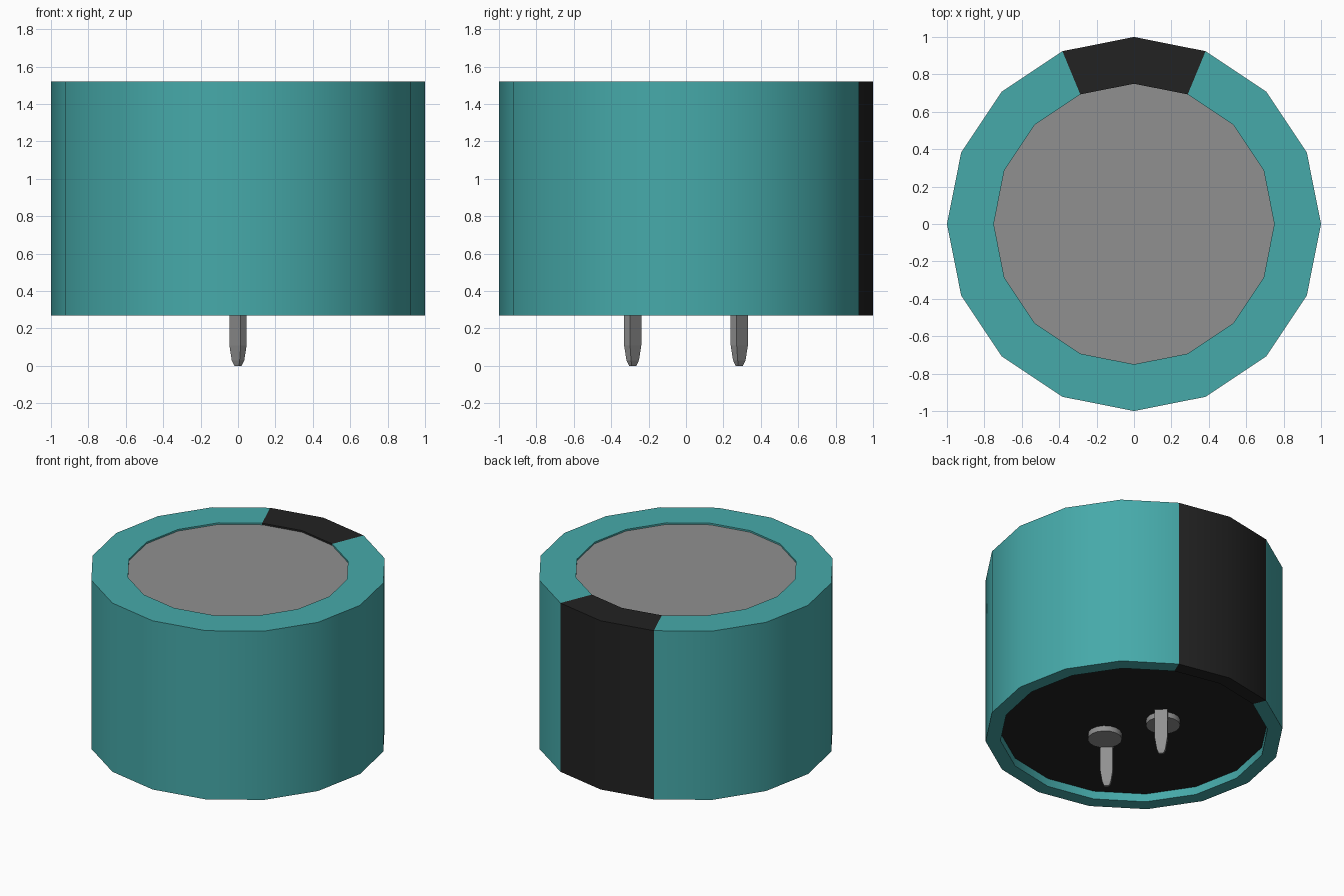
import bpy, bmesh, math
from mathutils import Matrix

cube = bpy.data.objects.get("Cube")
if cube:
    bpy.data.objects.remove(cube, do_unlink=True)

SIDES = 16
TOP, BOTTOM, BASE_Z = 1.52, 0.27, 0.33
CAP_R, BASE_R = 0.75, 0.9


def material(name, rgb):
    mat = bpy.data.materials.new(name)
    mat.use_nodes = True
    colour = (*rgb, 1)
    mat.diffuse_color = colour
    mat.node_tree.nodes["Principled BSDF"].inputs["Base Color"].default_value = colour
    return mat


teal = material("teal_sleeve", (0.061, 0.4, 0.4))
black = material("black", (0.016, 0.016, 0.016))
grey = material("grey_metal", (0.28, 0.28, 0.28))


def finish(name, bm, mats, smooth=False):
    bmesh.ops.recalc_face_normals(bm, faces=bm.faces)
    mesh = bpy.data.meshes.new(name)
    bm.to_mesh(mesh)
    bm.free()
    for mat in mats:
        mesh.materials.append(mat)
    obj = bpy.data.objects.new(name, mesh)
    bpy.context.collection.objects.link(obj)
    if smooth:
        bpy.ops.object.select_all(action='DESELECT')
        obj.select_set(True)
        bpy.context.view_layer.objects.active = obj
        bpy.ops.object.shade_smooth_by_angle(angle=math.radians(30))
    return obj


def ring(bm, radius, z):
    angles = [math.tau * i / SIDES for i in range(SIDES)]
    return [bm.verts.new((radius * math.cos(a), radius * math.sin(a), z)) for a in angles]


def bridge(bm, a, b):
    for i in range(len(a)):
        j = (i + 1) % len(a)
        bm.faces.new((a[i], a[j], b[j], b[i]))


# Sleeve with rolled-over rims and a recessed underside
bm = bmesh.new()
profile = [(CAP_R, TOP - 0.012), (CAP_R, TOP), (1, TOP),
           (1, BOTTOM), (BASE_R, BOTTOM), (BASE_R, BASE_Z)]
rings = [ring(bm, r, z) for r, z in profile]
for a, b in zip(rings, rings[1:]):
    bridge(bm, a, b)
# Polarity stripe: the two segments at the back
for face in bm.faces:
    c = face.calc_center_median()
    if c.y > abs(c.x) * 2:
        face.material_index = 1
finish("sleeve", bm, [teal, black], smooth=True)

# Metal top and dark base plate
for name, radius, z, thick, mat in (("can_top", CAP_R, TOP - 0.012, -0.02, grey),
                                    ("base_plate", BASE_R, BASE_Z, 0.02, black)):
    bm = bmesh.new()
    lower, upper = ring(bm, radius, z), ring(bm, radius, z + thick)
    bridge(bm, lower, upper)
    bm.faces.new(lower)
    bm.faces.new(upper)
    finish(name, bm, [mat])

# Terminals: tapered diagonal blades, each beside a round rivet
for side, label in ((-1, "front"), (1, "back")):
    bm = bmesh.new()
    sections = []
    for w, t, z in ((0.085, 0.045, BASE_Z), (0.085, 0.045, 0.11),
                    (0.06, 0.035, 0.03), (0.035, 0.02, 0)):
        sections.append([bm.verts.new((sx * w / 2, sy * t / 2, z))
                         for sx, sy in ((-1, -1), (1, -1), (1, 1), (-1, 1))])
    for a, b in zip(sections, sections[1:]):
        bridge(bm, a, b)
    bm.faces.new(sections[0])
    bm.faces.new(sections[-1])
    pin = finish(label + "_pin", bm, [grey])
    pin.location = (0, side * 0.285, 0)
    pin.rotation_euler.z = math.radians(-45)

    bm = bmesh.new()
    bmesh.ops.create_cone(bm, cap_ends=True, segments=SIDES, radius1=0.115, radius2=0.115,
                          depth=0.04, matrix=Matrix.Translation((0, 0, BASE_Z - 0.02)))
    rivet = finish(label + "_rivet", bm, [grey], smooth=True)
    rivet.location = (-side * 0.09, side * 0.197, 0)
